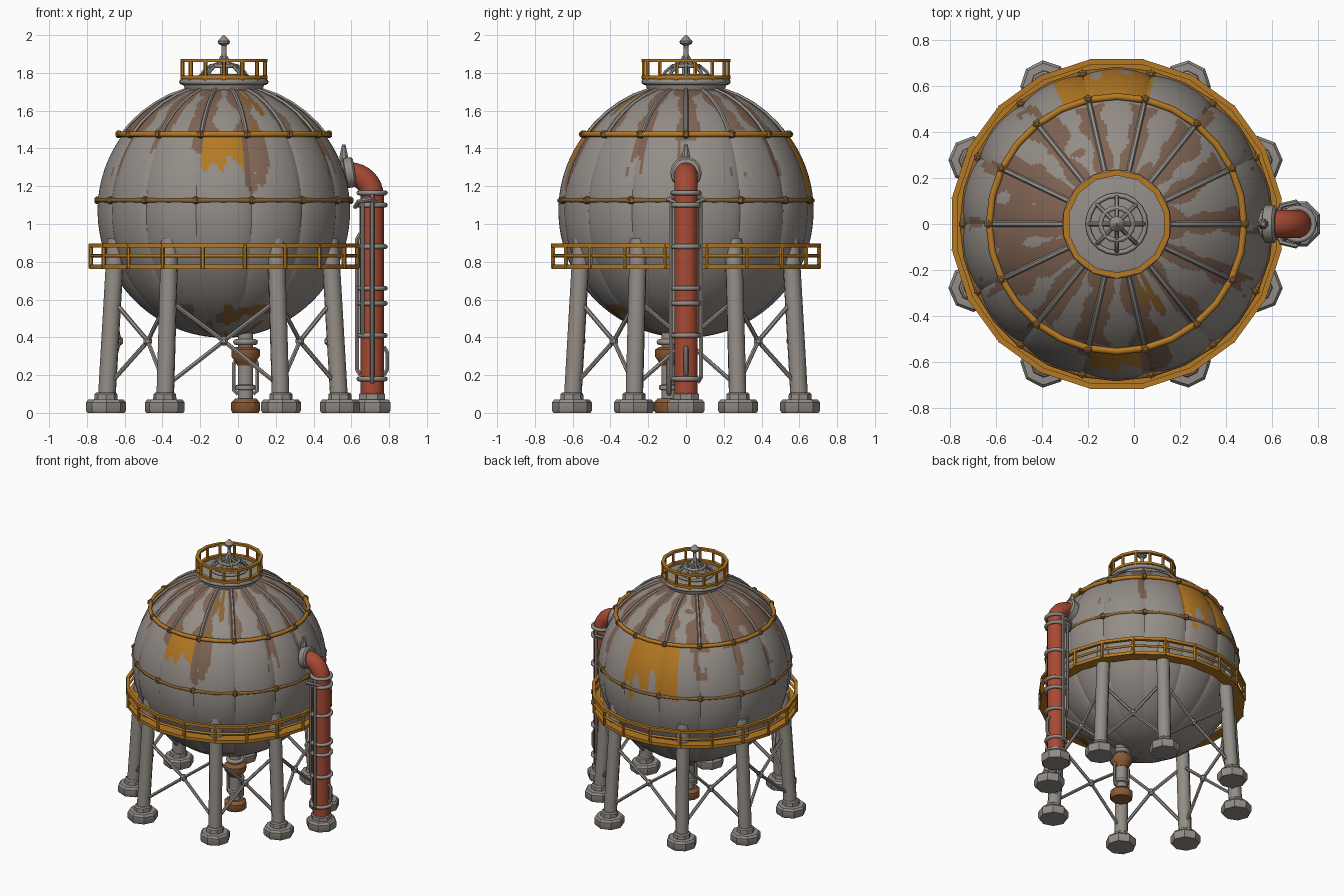
import bpy, bmesh, math, random
from math import sin, cos, pi, radians
from mathutils import Vector, Matrix, noise

random.seed(4)
cube = bpy.data.objects.get("Cube")
if cube:
    bpy.data.objects.remove(cube)

CX, CZ, R, GORES = -0.075, 1.07, 0.672, 14


def material(name, rgb):
    m = bpy.data.materials.new(name)
    m.use_nodes = True
    m.diffuse_color = (*rgb, 1)
    m.node_tree.nodes["Principled BSDF"].inputs["Base Color"].default_value = (*rgb, 1)
    return m


grey = material("weathered grey", (0.295, 0.268, 0.243))
gold = material("ochre paint", (0.46, 0.19, 0.017))
red = material("red pipe paint", (0.39, 0.068, 0.033))
rust = material("brown rust", (0.21, 0.125, 0.085))
dark = material("dark ochre", (0.25, 0.12, 0.03))
orange = material("orange rust", (0.27, 0.105, 0.033))


def finish(name, mesh, mats, angle=35):
    ob = bpy.data.objects.new(name, mesh)
    bpy.context.collection.objects.link(ob)
    for m in mats:
        mesh.materials.append(m)
    bpy.ops.object.select_all(action='DESELECT')
    ob.select_set(True)
    bpy.context.view_layer.objects.active = ob
    bpy.ops.object.shade_smooth_by_angle(angle=radians(angle))


def polar(r, a, z, cx=CX, cy=0):
    return Vector((cx + r * cos(a), cy + r * sin(a), z))


def circle(r, z, n, cx=CX, cy=0):
    return [polar(r, 2 * pi * i / n, z, cx, cy) for i in range(n)]


def tubes(name, paths, r, mat, cyclic=False, res=2):
    """Round bars swept along one or more paths."""
    cu = bpy.data.curves.new(name, 'CURVE')
    cu.dimensions = '3D'
    cu.bevel_depth, cu.bevel_resolution, cu.use_fill_caps = r, res, True
    for path in paths:
        s = cu.splines.new('POLY')
        s.points.add(len(path) - 1)
        for p, co in zip(s.points, path):
            p.co = (*co, 1)
        s.use_cyclic_u = cyclic
    tmp = bpy.data.objects.new("tmp", cu)
    bpy.context.collection.objects.link(tmp)
    bpy.context.view_layer.update()
    mesh = bpy.data.meshes.new_from_object(
        tmp.evaluated_get(bpy.context.evaluated_depsgraph_get()))
    bpy.data.objects.remove(tmp)
    finish(name, mesh, [mat], 50)


def lathe(name, profile, n, mat, places, closed=False):
    """Turned part, copied to every placement matrix."""
    bm = bmesh.new()
    for M in places:
        rows = [[bm.verts.new(M @ polar(r, 2 * pi * (i + .5) / n, z, 0)) for i in range(n)]
                for r, z in profile]
        pairs = list(zip(rows, rows[1:])) + ([(rows[-1], rows[0])] if closed else [])
        for a, b in pairs:
            for i in range(n):
                j = (i + 1) % n
                bm.faces.new((a[i], a[j], b[j], b[i]))
        if not closed:
            bm.faces.new(rows[0][::-1])
            bm.faces.new(rows[-1])
    bmesh.ops.recalc_face_normals(bm, faces=bm.faces)
    mesh = bpy.data.meshes.new(name)
    bm.to_mesh(mesh)
    bm.free()
    finish(name, mesh, [mat])


def at(x, y, z=0, turn=0):
    return Matrix.Translation((x, y, z)) @ Matrix.Rotation(turn, 4, 'Z')


def ball_r(z):
    return math.sqrt(max(R * R - (z - CZ) ** 2, 0))


# Spherical tank: pillowed gores, paint and rust chosen by angle and height
rib_reach = [random.uniform(.45, .85) for _ in range(GORES)]
rib_reach[6:9] = [.95] * 3
rib_reach[12:] = [.4] * 2
rib_low = [random.uniform(1.42, 1.5) for _ in range(GORES)]


def tank_colour(co):
    a = math.degrees(math.atan2(co.y, co.x - CX)) % 360
    k = a * GORES / 360
    rib = round(k) % GORES
    d = abs(k - round(k)) * 2
    n = noise.noise(co * 8)
    streak = noise.noise(Vector((a * .17, co.z * 3, 3)))
    if 75 < a < 114 and 1.18 + .2 * streak + .12 * n < co.z < 1.47:
        return 1
    if 259 < a < 280 and 1.32 + .2 * streak < co.z < 1.46:
        return 1
    if 280 <= a < 293 and 1.23 + .3 * streak < co.z < 1.5:
        return 2
    if 280 < a < 300 and co.z > 1.5 and n + streak > .25:
        return 3
    if 240 < a < 310 and co.z < .57 and n + .5 * streak > .04:
        return 3 if a > 270 else 2
    if co.z > rib_low[rib] and (d < rib_reach[rib] + .6 * n or co.z > 1.7 + .1 * n):
        return 2
    if 1.25 < co.z < 1.48 and d < .35 and streak > .15:
        return 2
    return 0


bm = bmesh.new()
PER = 18
SEG, ROWS = GORES * PER, 150
rows = []
for i in range(ROWS + 1):
    t = pi * (.004 + .94 * i / ROWS)
    row = []
    for j in range(SEG):
        u = (j % PER) / PER
        puff = .98 + .025 * (4 * u * (1 - u)) ** .7
        row.append(bm.verts.new(polar(R * sin(t) * puff, 2 * pi * j / SEG, CZ - R * cos(t))))
    rows.append(row)
for a, b in zip(rows, rows[1:]):
    for j in range(SEG):
        k = (j + 1) % SEG
        f = bm.faces.new((a[j], a[k], b[k], b[j]))
        f.material_index = tank_colour(f.calc_center_median())
bm.faces.new(rows[0][::-1])
bm.faces.new(rows[-1])
mesh = bpy.data.meshes.new("tank")
bm.to_mesh(mesh)
bm.free()
finish("tank", mesh, [grey, gold, rust, dark], 12)

# Ribs on the upper dome
angles = [2 * pi * i / GORES for i in range(GORES)]
tubes("dome_ribs", [[polar(ball_r(z) + .002, a, z) for z in (1.46, 1.53, 1.59, 1.64, 1.68, 1.72)]
                    for a in angles], .012, grey, res=1)

# Hoops around the tank with clamps at each rib
tubes("upper_hoop", [circle(.553, 1.475, 28)], .015, gold, True)
tubes("middle_hoop", [circle(.670, 1.125, 28)], .012, dark, True)
bead = [(.008, -.02), (.02, -.012), (.02, .012), (.008, .02)]
lathe("upper_clamps", bead, 6, dark, [at(*polar(.556, a, 1.475)) for a in angles])
lathe("middle_clamps", bead, 6, dark, [at(*polar(.668, a, 1.125)) for a in angles])

# Walkway ring with railing
N = 20
centre = [at(CX, 0)]
lathe("walkway_floor", [(.64, .762), (.718, .762), (.718, .785), (.64, .785)], N, gold, centre, True)
lathe("walkway_top_rail", [(.70, .876), (.724, .876), (.724, .898), (.70, .898)], N, gold, centre, True)
post_angles = [2 * pi * (i + .5) / N for i in range(N)]
tubes("walkway_mid_rail", [[polar(.711, a, .832) for a in post_angles]], .009, gold, True)
tubes("walkway_posts", [[polar(.714, a, .765), polar(.714, a, .895)] for a in post_angles], .012, gold, res=1)

# Legs, feet and cross bracing
leg_angles = [radians(s) for q in (0, 180) for s in (q + 24, q + 63, q + 117, q + 156)]


def leg(a, z):
    return polar(.678 - .064 * z, a, z, CX - .005)


tubes("legs", [[leg(a, .05), leg(a, .92)] for a in leg_angles], .047, grey, res=3)
foot = [(.098, 0), (.106, .012), (.106, .055), (.094, .07), (.062, .072), (.06, .1), (.05, .108)]
lathe("feet", foot, 8, grey, [at(*leg(a, 0), a) for a in leg_angles])
braces, nodes = [], []
for i, a in enumerate(leg_angles):
    b = leg_angles[(i + 1) % 8] + (2 * pi if i == 7 else 0)
    mid = polar(.555, (a + b) / 2, .38)
    nodes.append(at(*mid))
    braces += [[leg(e, z), mid] for e in (a, b) for z in (.14, .6)]
tubes("cross_braces", braces, .012, grey, res=1)
lathe("brace_nodes", [(.01, -.024), (.024, -.01), (.024, .01), (.01, .024)], 8, grey, nodes)

# Crown deck, collar and railing
lathe("crown_deck", [(.2, 1.70), (.215, 1.735), (.215, 1.762), (.2, 1.768)], 28, grey, centre)
tubes("crown_collar", [circle(.222, 1.752, 28)], .015, grey, True)
for nm, z in (("crown_top_rail", 1.857), ("crown_low_rail", 1.768)):
    lathe(nm, [(.211, z), (.236, z), (.236, z + .017), (.211, z + .017)], GORES, gold, centre, True)
tubes("crown_posts", [[polar(.224, a + pi / GORES, 1.76), polar(.224, a + pi / GORES, 1.865)]
                      for a in angles], .011, gold, res=1)

# Vent with arched struts and finial
tubes("vent_rings", [circle(.125, 1.782, 20), circle(.07, 1.836, 16)], .011, grey, True)
tubes("vent_struts", [[polar(r, pi * i / 4, z) for r, z in
                       ((.125, 1.775), (.11, 1.805), (.075, 1.835), (.03, 1.85), (.012, 1.885))]
                      for i in range(8)], .010, grey, res=1)
lathe("vent_finial", [(.022, 1.76), (.022, 1.87), (.014, 1.9), (.014, 1.945), (.032, 1.955),
                      (.034, 1.968), (.012, 1.992), (.004, 2.0)], 10, grey, centre)

# Red riser pipe with elbow into the tank
PX = .71
bend = [(PX - .12 + .12 * cos(t), 0, 1.145 + .12 * sin(t)) for t in [radians(11.25 * i) for i in range(9)]]
tubes("riser_pipe", [[(PX, 0, .04)] + bend + [(.54, 0, 1.268)]], .062, red, res=5)
lathe("riser_foot", foot[:4] + [(.075, .072), (.075, .1), (.062, .105)], 8, grey, [at(PX, 0)])
side = Matrix.Translation((.59, 0, 1.272)) @ Matrix.Rotation(radians(80), 4, 'Y')
lathe("riser_flange", [(.066, -.06), (.066, -.025), (.082, -.02), (.082, .02), (.07, .03)], 14, grey, [side])
tubes("riser_clamps", [circle(.07, z, 16, PX) for z in (.18, .41, .58, .66, .88, 1.1, 1.165)],
      .013, grey, True)
lines = [(.25, .16, 1.17), (.75, .16, 1.17), (.5, .2, .95), (.37, .4, 1.14), (.64, .4, 1.14), (.0, .2, .35)]
tubes("riser_side_lines", [[polar(.062, t * 2 * pi, lo, PX), polar(.08, t * 2 * pi, lo + .03, PX),
                            polar(.08, t * 2 * pi, hi - .03, PX), polar(.062, t * 2 * pi, hi, PX)]
                           for t, lo, hi in lines], .012, grey, res=1)
tubes("riser_top_loops", [[(PX + .03, s * .05, 1.11), (PX - .01, s * .095, 1.13), (PX - .07, s * .08, 1.12),
                           (PX - .09, s * .03, 1.09)] for s in (-1, 1)], .012, grey, res=1)
lathe("sensor_cap", [(.024, 1.33), (.024, 1.36), (.01, 1.42)], 8, grey, [at(.56, 0)])

# Drain outlet under the tank
OX, OY = .04, -.09
out = [at(OX, OY)]
lathe("drain_base", [(.072, 0), (.08, .012), (.08, .055), (.06, .075)], 10, orange, out)
lathe("drain_pipe", [(.042, .06), (.042, .12), (.055, .125), (.055, .145), (.042, .15), (.042, .5)], 12, grey, out)
lathe("drain_valve", [(.045, .25), (.06, .275), (.078, .3), (.078, .335), (.05, .35)], 12, orange, out)
tubes("drain_side_lines", [[(OX + s * .04, OY, .1), (OX + s * .062, OY, .12), (OX + s * .062, OY, .26),
                            (OX + s * .045, OY, .29)] for s in (-1, 1)], .012, grey, res=1)
tubes("drain_hoop", [circle(.05, .375, 12, OX, OY)], .016, grey, True)
